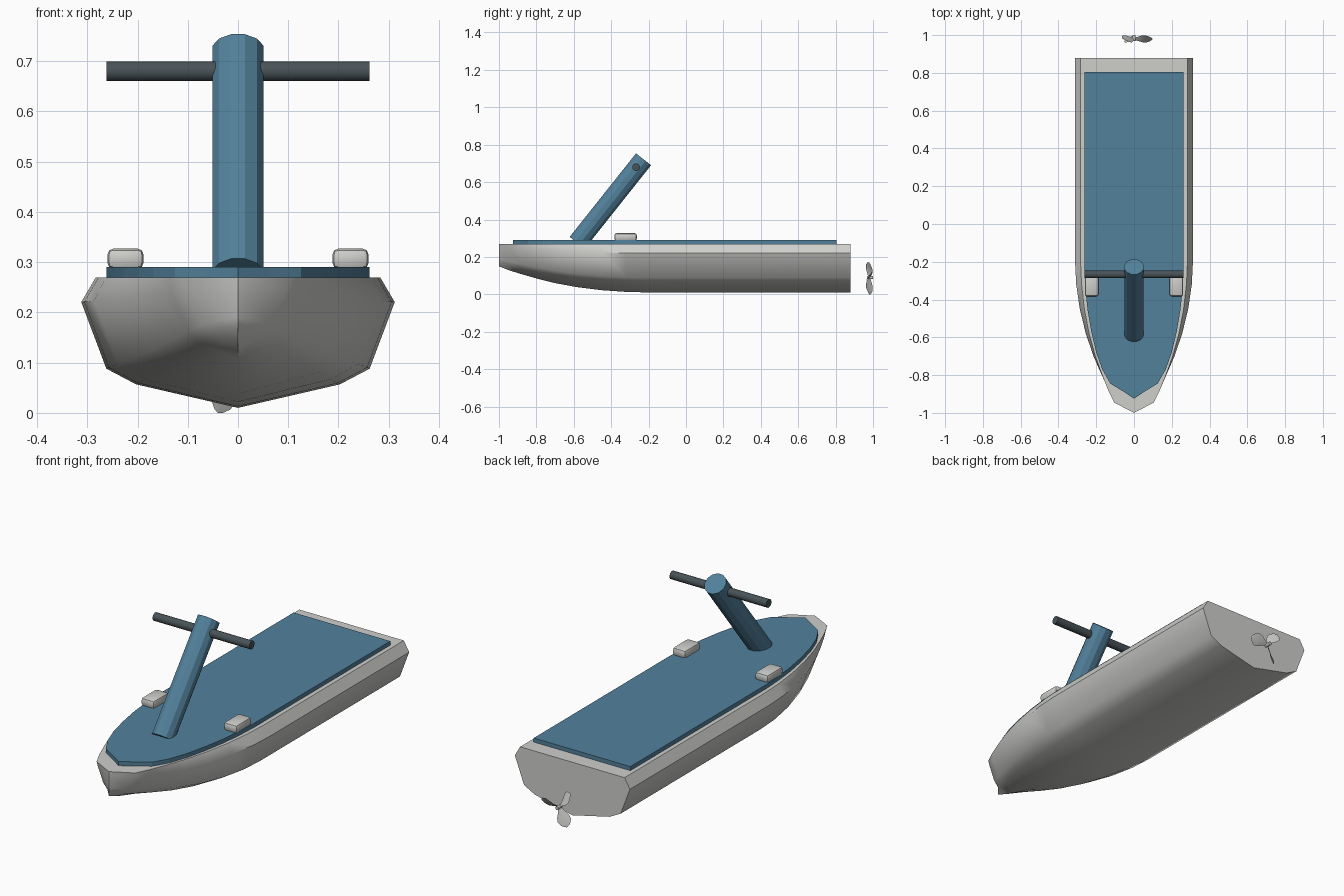
import bpy, bmesh, math
from mathutils import Vector, Matrix

old = bpy.data.objects.get("Cube")
if old:
    bpy.data.objects.remove(old, do_unlink=True)


def material(name, rgb):
    m = bpy.data.materials.new(name)
    m.use_nodes = True
    m.diffuse_color = (*rgb, 1)
    bsdf = m.node_tree.nodes["Principled BSDF"]
    bsdf.inputs["Base Color"].default_value = (*rgb, 1)
    bsdf.inputs["Roughness"].default_value = 0.6
    return m


GREY = material("light grey", (0.62, 0.62, 0.60))
BLUE = material("deck blue", (0.085, 0.22, 0.33))
DARK = material("dark slate", (0.065, 0.085, 0.095))


def finish(bm, name, mat, smooth=None):
    bmesh.ops.recalc_face_normals(bm, faces=bm.faces)
    me = bpy.data.meshes.new(name)
    bm.to_mesh(me)
    bm.free()
    me.materials.append(mat)
    ob = bpy.data.objects.new(name, me)
    bpy.context.collection.objects.link(ob)
    if smooth:
        bpy.ops.object.select_all(action='DESELECT')
        ob.select_set(True)
        bpy.context.view_layer.objects.active = ob
        bpy.ops.object.shade_smooth_by_angle(angle=math.radians(smooth))
    return ob


def rod(name, a, b, radius, sides, mat, smooth=None):
    a, b = Vector(a), Vector(b)
    d = b - a
    spin = Matrix.Rotation(math.pi / sides, 4, 'Z')
    place = Matrix.Translation((a + b) / 2) @ d.to_track_quat('Z', 'Y').to_matrix().to_4x4()
    bm = bmesh.new()
    bmesh.ops.create_cone(bm, cap_ends=True, segments=sides, radius1=radius,
                          radius2=radius, depth=d.length, matrix=place @ spin)
    return finish(bm, name, mat, smooth)


# Hull: half sections (width factor, height factor) blended from midship to bow
MID = [(0, 0), (0.65, 0.18), (0.84, 0.30), (1, 0.81), (0.907, 1)]
BOW = [(0, 0), (0.45, 0.18), (0.66, 0.34), (0.93, 0.84), (1, 1)]
RIM = 0.27
# Stations: y, half width, keel height, bow blend
STATIONS = [(0.88, 0.312, 0.01, 0), (-0.2, 0.312, 0.01, 0), (-0.32, 0.306, 0.013, 0),
            (-0.45, 0.288, 0.022, 0.05), (-0.58, 0.258, 0.038, 0.15),
            (-0.7, 0.219, 0.06, 0.3), (-0.8, 0.177, 0.085, 0.5),
            (-0.88, 0.140, 0.108, 0.75), (-0.945, 0.105, 0.128, 1), (-1.0, 0, 0.15, 1)]
bm = bmesh.new()
rings = []
for y, w, keel, t in STATIONS:
    half = []
    for (xa, fa), (xb, fb) in zip(MID, BOW):
        x, f = xa + (xb - xa) * t, fa + (fb - fa) * t
        half.append((w * x, y, keel + (RIM - keel) * f))
    ring = [(-x, yy, z) for x, yy, z in reversed(half[1:])] + half
    rings.append([bm.verts.new(p) for p in ring])
for r, s in zip(rings, rings[1:]):
    n = len(r)
    for i in range(n):
        j = (i + 1) % n
        bm.faces.new((r[i], r[j], s[j], s[i]))
bm.faces.new(rings[0])
bmesh.ops.remove_doubles(bm, verts=bm.verts, dist=0.0005)
finish(bm, "hull", GREY, 45)

# Deck: extruded outline
side = [(0.262, 0.805), (0.262, -0.25), (0.256, -0.36), (0.245, -0.46), (0.226, -0.57),
        (0.2, -0.68), (0.168, -0.77), (0.125, -0.845), (0.06, -0.885)]
outline = side + [(0, -0.925)] + [(-x, y) for x, y in reversed(side)]
bm = bmesh.new()
base = bm.faces.new([bm.verts.new((x, y, 0.262)) for x, y in outline])
lift = bmesh.ops.extrude_face_region(bm, geom=[base])["geom"]
bmesh.ops.translate(bm, vec=(0, 0, 0.028),
                    verts=[v for v in lift if isinstance(v, bmesh.types.BMVert)])
finish(bm, "deck", BLUE)

# Steering column and handlebar
rod("steering_column", (0, -0.582, 0.275), (0, -0.227, 0.722), 0.053, 12, BLUE, 20)
rod("handlebar", (-0.262, -0.267, 0.68), (0.262, -0.267, 0.68), 0.0205, 12, DARK, 35)

# Bevelled blocks on both sides of the deck
for label, s in (("left", 1), ("right", -1)):
    bm = bmesh.new()
    scale = Matrix.Diagonal((0.072, 0.12, 0.04, 1))
    bmesh.ops.create_cube(bm, size=1, matrix=Matrix.Translation((s * 0.224, -0.323, 0.307)) @ scale)
    bmesh.ops.bevel(bm, geom=bm.edges[:], offset=0.012, segments=2, profile=0.5, affect='EDGES')
    finish(bm, label + "_deck_block", GREY, 40)

# Propeller: three pitched leaf blades around a small hub
HUB = Vector((0, 0.98, 0.09))
LEAF = [(0.0, 0.006, 60), (0.025, 0.016, 50), (0.045, 0.027, 42),
        (0.065, 0.031, 36), (0.083, 0.023, 32), (0.094, 0.011, 30), (0.098, 0.002, 30)]
for k in range(3):
    turn = Matrix.Translation(HUB) @ Matrix.Rotation(-math.radians(6 + 120 * k), 4, 'Y')
    bm = bmesh.new()
    rows = []
    for r, w, pitch in LEAF:
        p = math.radians(pitch)
        off = Vector((0, math.sin(p), math.cos(p))) * w
        thick = Vector((0, math.cos(p), -math.sin(p))) * 0.0015
        c = Vector((r, 0, 0))
        rows.append([bm.verts.new(turn @ q) for q in (c - off, c + thick, c + off, c - thick)])
    for a, b in zip(rows, rows[1:]):
        for i in range(4):
            j = (i + 1) % 4
            bm.faces.new((a[i], a[j], b[j], b[i]))
    bm.faces.new(rows[0])
    bm.faces.new(rows[-1])
    finish(bm, "propeller_blade_%d" % (k + 1), GREY, 40)
rod("propeller_hub", HUB - Vector((0, 0.012, 0)), HUB + Vector((0, 0.02, 0)), 0.009, 10, GREY, 40)
